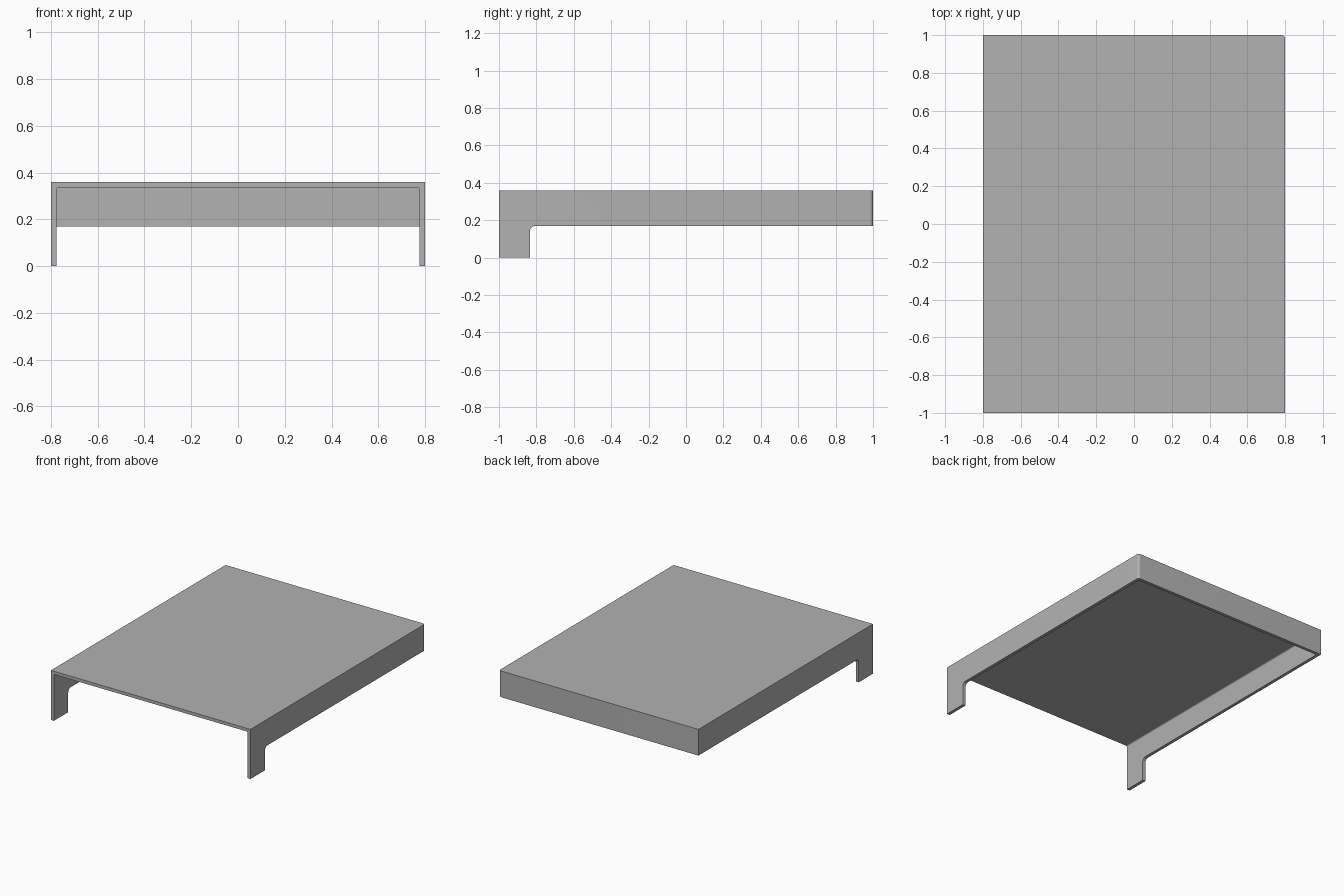
import bpy, bmesh, math
from mathutils import Vector

cube = bpy.data.objects.get("Cube")
if cube:
    bpy.data.objects.remove(cube, do_unlink=True)

W, L, H = 0.80, 1.0, 0.36      # half width, half length, height
T = 0.023                      # wall thickness
SKIRT = 0.17                   # lower edge of the walls
FOOT = -0.835                  # rear edge of the front feet


def rounded(corners, steps=8):
    """Outline from (a, b, radius) corners; a radius of 0 stays sharp."""
    pts = []
    for i, (a, b, r) in enumerate(corners):
        p = Vector((a, b))
        if r == 0:
            pts.append(p)
            continue
        u = (Vector(corners[i - 1][:2]) - p).normalized()
        v = (Vector(corners[(i + 1) % len(corners)][:2]) - p).normalized()
        centre = p + (u + v) * r
        for k in range(steps + 1):
            t = k / steps * math.pi / 2
            pts.append(centre - v * r * math.cos(t) - u * r * math.sin(t))
    return pts


def prism(name, corners, axis, lo, hi):
    """Extrude an outline along one axis from lo to hi."""
    bm = bmesh.new()

    def place(p):
        c = [p.x, p.y]
        c.insert(axis, lo)
        return bm.verts.new(c)

    face = bm.faces.new([place(p) for p in rounded(corners)])
    out = bmesh.ops.extrude_face_region(bm, geom=[face])["geom"]
    shift = Vector((0, 0, 0))
    shift[axis] = hi - lo
    bmesh.ops.translate(bm, vec=shift, verts=[g for g in out if isinstance(g, bmesh.types.BMVert)])
    bmesh.ops.recalc_face_normals(bm, faces=bm.faces)
    mesh = bpy.data.meshes.new(name)
    bm.to_mesh(mesh)
    bm.free()
    obj = bpy.data.objects.new(name, mesh)
    bpy.context.collection.objects.link(obj)
    return obj


# Outer block with one softened rear corner
shell = prism("riser_shell", [(-W, -L, 0), (W, -L, 0), (W, L, 0.018), (-W, L, 0)], 2, 0, H)

# Hollow, open to the front and below
X = W - T
cavity = prism("cavity_cutter", [(-X, -0.1, 0), (X, -0.1, 0), (X, H - T, 0.01), (-X, H - T, 0.01)],
               1, -L - 0.1, L - T)

# Clearance under the walls, leaving two front feet
clearance = prism("clearance_cutter", [(FOOT, -0.1, 0), (L + 0.1, -0.1, 0), (L + 0.1, SKIRT, 0),
                                       (FOOT, SKIRT, 0.03)], 0, -W - 0.1, W + 0.1)

bpy.ops.object.select_all(action="DESELECT")
shell.select_set(True)
bpy.context.view_layer.objects.active = shell
for cutter in (cavity, clearance):
    cutter.hide_render = True
    mod = shell.modifiers.new(cutter.name, "BOOLEAN")
    mod.operation = "DIFFERENCE"
    mod.solver = "EXACT"
    mod.object = cutter
    bpy.ops.object.modifier_apply(modifier=mod.name)
    bpy.data.objects.remove(cutter, do_unlink=True)

# Single grey finish
grey = bpy.data.materials.new("plain_grey")
grey.use_nodes = True
colour = (0.445, 0.445, 0.445, 1)
grey.diffuse_color = colour
grey.node_tree.nodes["Principled BSDF"].inputs["Base Color"].default_value = colour
shell.data.materials.clear()
shell.data.materials.append(grey)
bpy.ops.object.shade_smooth_by_angle(angle=math.radians(30))
